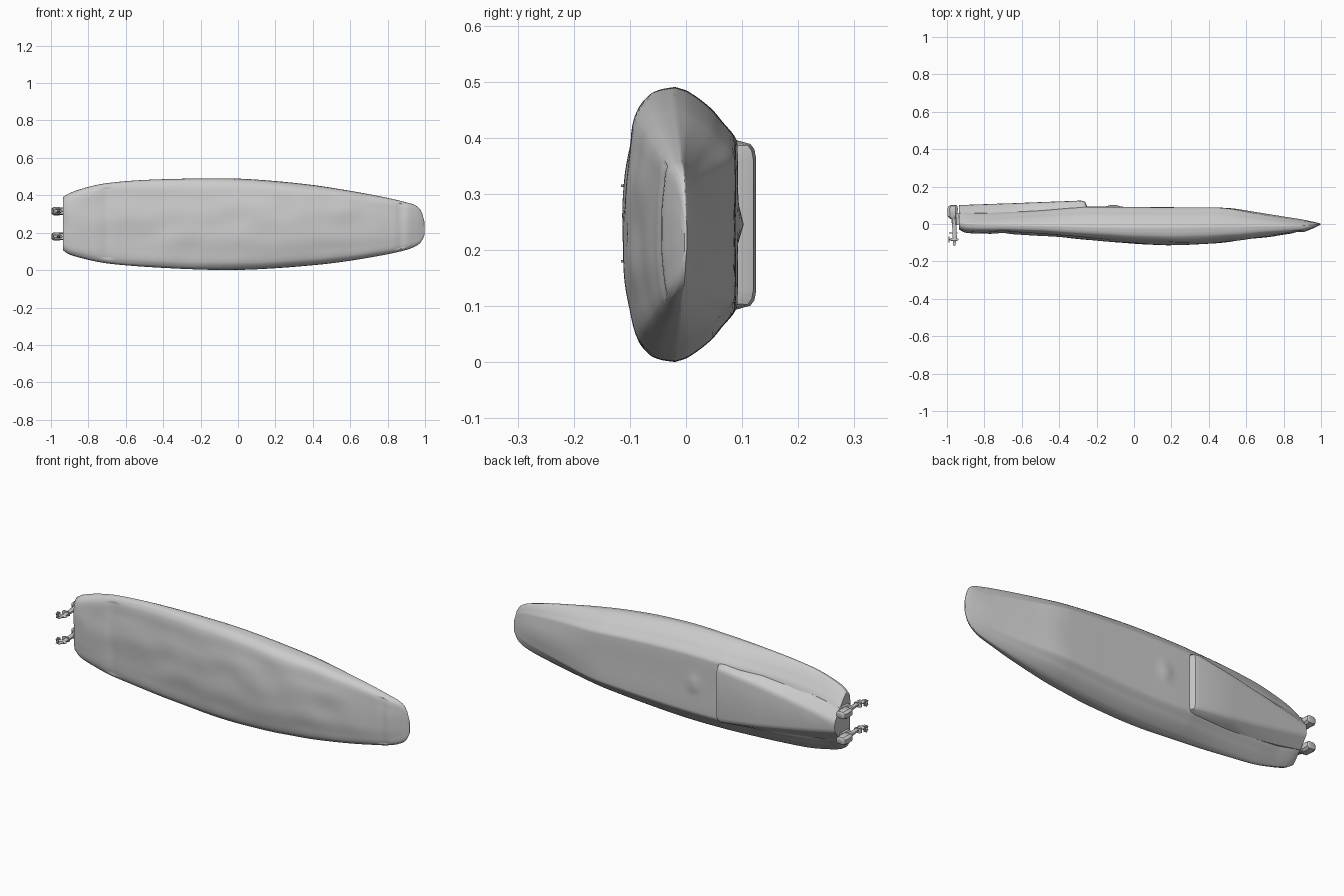
import bpy, bmesh, math
from mathutils import Vector, noise

if "Cube" in bpy.data.objects:
    bpy.data.objects.remove(bpy.data.objects["Cube"])


def interp(table, x, col):
    # smooth (Catmull-Rom) lookup of one column in a station table
    n = len(table)
    i = max(k for k in range(n - 1) if table[k][0] <= x + 1e-9)
    a, b = table[i], table[i + 1]
    d = b[0] - a[0]
    t = (x - a[0]) / d

    def slope(k):
        p, q = table[max(k - 1, 0)], table[min(k + 1, n - 1)]
        return (q[col] - p[col]) / (q[0] - p[0])
    m0, m1 = slope(i) * d, slope(i + 1) * d
    return ((2*t**3 - 3*t*t + 1) * a[col] + (t**3 - 2*t*t + t) * m0
            + (3*t*t - 2*t**3) * b[col] + (t**3 - t*t) * m1)


def loft(name, rings, angle=40):
    bm = bmesh.new()
    rows = [[bm.verts.new(p) for p in r] for r in rings]
    n = len(rows[0])
    for a, b in zip(rows, rows[1:]):
        for i in range(n):
            bm.faces.new((a[i], a[(i + 1) % n], b[(i + 1) % n], b[i]))
    bm.faces.new(rows[0])
    bm.faces.new(rows[-1])
    bmesh.ops.recalc_face_normals(bm, faces=bm.faces)
    me = bpy.data.meshes.new(name)
    bm.to_mesh(me)
    bm.free()
    ob = bpy.data.objects.new(name, me)
    bpy.context.collection.objects.link(ob)
    bpy.ops.object.select_all(action='DESELECT')
    ob.select_set(True)
    bpy.context.view_layer.objects.active = ob
    bpy.ops.object.shade_smooth_by_angle(angle=math.radians(angle))
    return ob


# hull stations: x, low z, high z, front y, back y, edge y
HULL = [
    (-0.935, .105, .390, -.030, .095, .005), (-0.90, .083, .412, -.046, .094, .002),
    (-0.80, .055, .445, -.050, .092, -.003), (-0.70, .036, .465, -.050, .091, -.006),
    (-0.50, .018, .482, -.060, .090, -.010), (-0.20, .003, .490, -.088, .092, -.018),
    (0.00, .001, .489, -.104, .090, -.020), (0.20, .010, .476, -.112, .089, -.020),
    (0.40, .026, .455, -.105, .088, -.018), (0.52, .039, .437, -.093, .084, -.016),
    (0.65, .058, .415, -.077, .064, -.013), (0.80, .085, .386, -.056, .040, -.010),
    (0.90, .108, .362, -.045, .024, -.008), (0.95, .128, .345, -.027, .014, -.005),
    (0.98, .152, .315, -.013, .007, -.002), (0.998, .190, .255, -.003, .002, 0),
]
# half profiles: position across the hull, depth fraction
FRONT = [(-1, 0), (-.985, .3), (-.95, .53), (-.84, .77), (-.6, .89), (-.33, .98), (0, 1)]
BACK = [(-1, 0), (-.97, .20), (-.85, .56), (-.74, .77), (-.64, .955), (-.57, 1), (0, 1)]


def profile(half):
    full = half + [(-t, f) for t, f in half[-2::-1]]
    out = []
    for a, b in zip(full, full[1:]):
        for k in range(4):
            u = a[0] + (b[0] - a[0]) * k / 4
            out.append((u, interp(full, u, 1)))
    return out + [full[-1]]


front, back = profile(FRONT), profile(BACK)
rings = []
N = 150
for s in range(N + 1):
    x = -0.935 + 1.933 * (s / N)
    x = min(x, 0.998)
    lo, hi, yf, yb, ye = [interp(HULL, x, c) for c in range(1, 6)]
    mid, h = (lo + hi) / 2, (hi - lo) / 2
    # the back turns from a flat deck into a roof shape at both ends
    roof = max(0, min(1, (-.27 - x) / .55)) * .85 + max(0, min(1, (x - .45) / .4)) * .4
    ring = []
    for t, f in front:
        z = mid + h * t
        lump = noise.noise(Vector((x * 6, 3.0, z * 9))) * .006 * f * min(1, (1 - x) * 4)
        if f > .7:
            # shallow crease near the stern and notch near the bow
            lump += .005 * math.exp(-((x + .70) / .03) ** 2)
            lump += .006 * math.exp(-((x - .87) / .02) ** 2)
        ring.append((x, ye + (yf - ye) * f + lump, z))
    for t, f in back[-2:0:-1]:
        g = min(1, (1 - abs(t)) / .85)
        f = min(f, f + (g - f) * roof)
        y = ye + (yb - ye) * f
        z = mid + h * t
        # soft lump on the deck in front of the cover
        y += .012 * math.exp(-((x + .11) / .035) ** 2 - ((z - .25) / .025) ** 2)
        ring.append((x, y, z))
    rings.append(ring)
loft("hull", rings, 60)

# raised stern cover: wide step forward, narrowing ridge towards the stern
rings = []
for x, top, base, flat in [(-.935, .101, .085, .030), (-.80, .106, .110, .058),
                           (-.65, .111, .130, .085), (-.50, .117, .145, .110),
                           (-.285, .125, .158, .138), (-.262, .120, .156, .136),
                           (-.248, .088, .154, .134)]:
    c = .245
    half = [(-base, .05), (-base + .001, .068 if x > -.6 else .058), (-flat - .006, top - .010),
            (-flat + .004, top - .003), (-flat + .02, top)]
    ring = [(x, y, c + z) for z, y in half]
    ring += [(x, y, c - z) for z, y in half[::-1]]
    rings.append(ring)
loft("stern_cover", rings, 30)


def ellipse(name, loc, scale):
    bpy.ops.mesh.primitive_uv_sphere_add(segments=20, ring_count=12, location=loc)
    ob = bpy.context.object
    ob.name, ob.scale = name, scale
    bpy.ops.object.shade_smooth()


def stack(name, levels):
    # vertical body from (y, x centre, half x, half z), eight sided
    rings = []
    for y, cx, a, b in levels:
        c = .55
        rings.append([(cx + a * u, y, zc + b * v) for u, v in
                      ((1, c), (c, 1), (-c, 1), (-1, c), (-1, -c), (-c, -1), (c, -1), (1, -c))])
    loft(name, rings, 30)


# twin outboard motors
for side, zc in (("lower", .18), ("upper", .315)):
    stack(side + "_motor_cowl", [(.028, -.966, .018, .014), (.040, -.970, .026, .021),
                                 (.080, -.970, .028, .022), (.096, -.967, .024, .018),
                                 (.101, -.965, .015, .011)])
    stack(side + "_motor_leg", [(.03, -.963, .014, .010), (-.03, -.960, .011, .008),
                                (-.075, -.958, .011, .006), (-.116, -.962, .006, .002)])
    stack(side + "_motor_plate", [(-.046, -.966, .022, .013), (-.051, -.966, .022, .013)])
    # mounting bracket to the transom
    stack(side + "_motor_bracket", [(.055, -.943, .014, .020), (-.005, -.943, .012, .016)])
    ellipse(side + "_gearcase", (-.962, -.083, zc), (.024, .009, .009))
    # propeller blades
    for k in range(3):
        a = k * math.tau / 3 + math.pi / 2
        bpy.ops.mesh.primitive_cube_add(
            size=1, location=(-.988, -.083 + .011 * math.sin(a), zc + .011 * math.cos(a)),
            rotation=(math.pi / 2 - a, 0, 0))
        blade = bpy.context.object
        blade.name = side + "_propeller_blade"
        blade.scale = (.005, .012, .018)
